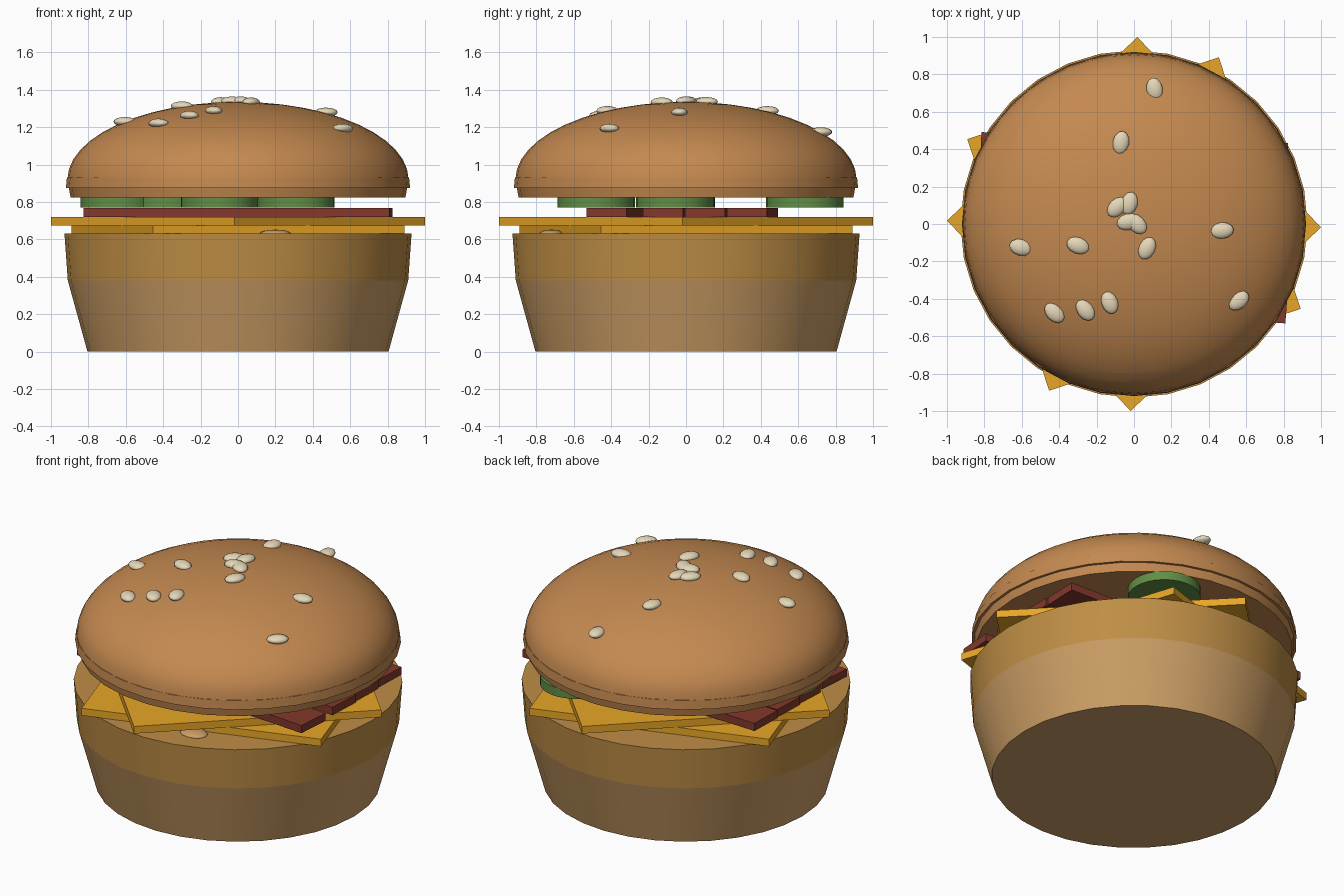
import bpy, math

if "Cube" in bpy.data.objects:
    bpy.data.objects.remove(bpy.data.objects["Cube"])

def material(name, rgb):
    m = bpy.data.materials.new(name)
    m.diffuse_color = (*rgb, 1)
    m.use_nodes = True
    m.node_tree.nodes["Principled BSDF"].inputs["Base Color"].default_value = m.diffuse_color
    return m

CRUST = material("crust", (0.55, 0.25, 0.08))
CRUMB = material("crumb", (0.60, 0.34, 0.13))
PATTY = material("golden", (0.52, 0.27, 0.06))
CHEESE = material("cheese", (0.80, 0.38, 0.02))
MEAT = material("bacon", (0.23, 0.04, 0.025))
GREEN = material("pickle", (0.12, 0.27, 0.06))
SEED = material("seed", (0.78, 0.68, 0.48))

def finish(name, mat, smooth=True):
    ob = bpy.context.object
    ob.name = name
    ob.data.materials.append(mat)
    if smooth:
        bpy.ops.object.shade_smooth_by_angle(angle=math.radians(35))
    return ob

def lathe(name, profile, mat, sides=32):
    """Closed solid of revolution from (radius, z) points; radius 0 makes a pole."""
    verts, rings, faces = [], [], []
    for r, z in profile:
        n = 1 if r < 1e-5 else sides
        rings.append(range(len(verts), len(verts) + n))
        for i in range(n):
            a = 2 * math.pi * i / sides
            verts.append((r * math.cos(a), r * math.sin(a), z))
    for lo, hi in zip(rings, rings[1:]):
        for i in range(sides):
            j = (i + 1) % sides
            if len(hi) == 1:
                faces.append((lo[i], lo[j], hi[0]))
            else:
                faces.append((lo[i], lo[j], hi[j], hi[i]))
    faces.append(tuple(reversed(rings[0])))
    if len(rings[-1]) > 1:
        faces.append(tuple(rings[-1]))
    me = bpy.data.meshes.new(name)
    me.from_pydata(verts, [], faces)
    ob = bpy.data.objects.new(name, me)
    bpy.context.collection.objects.link(ob)
    bpy.ops.object.select_all(action='DESELECT')
    ob.select_set(True)
    bpy.context.view_layer.objects.active = ob
    return finish(name, mat)

def slab(name, x, y, z0, z1, sx, sy, deg, mat):
    bpy.ops.mesh.primitive_cube_add(size=1, location=(x, y, (z0 + z1) / 2),
                                    rotation=(0, 0, math.radians(deg)))
    bpy.context.object.scale = (sx, sy, z1 - z0)
    finish(name, mat, False)

def blob(name, loc, size, deg, mat):
    bpy.ops.mesh.primitive_uv_sphere_add(segments=12, ring_count=8, radius=1, location=loc,
                                         rotation=(0, 0, math.radians(deg)))
    bpy.context.object.scale = size
    finish(name, mat)

# Bottom bun in two tiers
lathe("bottom_bun", [(0.805, 0), (0.91, 0.38)], CRUMB)
lathe("bottom_bun_upper", [(0.91, 0.38), (0.928, 0.63)], PATTY)
blob("bun_bump", (0.2, -0.72, 0.63), (0.085, 0.065, 0.022), 0, CRUMB)

# Two crossed cheese slices
slab("cheese_lower", 0, 0, 0.63, 0.675, 1.414, 1.414, 18, CHEESE)
slab("cheese_upper", 0, 0, 0.675, 0.72, 1.414, 1.414, 44, CHEESE)

# Bacon strips
for i, (y, deg) in enumerate([(-0.36, -4.5), (-0.08, -3), (0.13, -2), (0.355, -2)]):
    slab(f"bacon_{i + 1}", 0, y, 0.72, 0.768, 1.64, 0.215, deg, MEAT)

# Pickle slices
for i, (x, y) in enumerate([(-0.1, -0.48), (-0.635, -0.05), (-0.365, -0.06), (0.31, 0.635)]):
    bpy.ops.mesh.primitive_cylinder_add(vertices=32, radius=0.206, depth=0.055,
                                        location=(x, y, 0.7975))
    finish(f"pickle_{i + 1}", GREEN)

# Top bun: lower lip, rim band and dome
lathe("top_bun_lip", [(0.895, 0.824), (0.905, 0.878)], CRUST)
lathe("top_bun_rim", [(0.92, 0.875), (0.915, 0.93)], CRUST)
BASE, RISE, RAD = 0.92, 0.415, 0.912
dome = [(RAD * math.cos(math.pi / 2 * k / 12), BASE + RISE * math.sin(math.pi / 2 * k / 12))
        for k in range(13)]
lathe("top_bun_dome", dome, CRUST, 48)

# Sesame seeds resting on the dome: x, y, heading
seeds = [(0.11, 0.72, 100), (-0.07, 0.435, 80), (-0.025, 0.11, 75), (-0.09, 0.09, 45),
         (-0.03, 0.012, 15), (0.015, 0.0, -45), (0.07, -0.13, 65), (0.47, -0.035, 5),
         (-0.3, -0.115, -20), (-0.605, -0.125, -15), (-0.425, -0.475, -45),
         (-0.26, -0.46, -55), (-0.13, -0.42, -70), (0.56, -0.41, 40)]
for i, (x, y, deg) in enumerate(seeds):
    z = BASE + RISE * math.sqrt(1 - (x * x + y * y) / RAD ** 2)
    blob(f"seed_{i + 1}", (x, y, z + 0.004), (0.063, 0.044, 0.025), deg, SEED)
